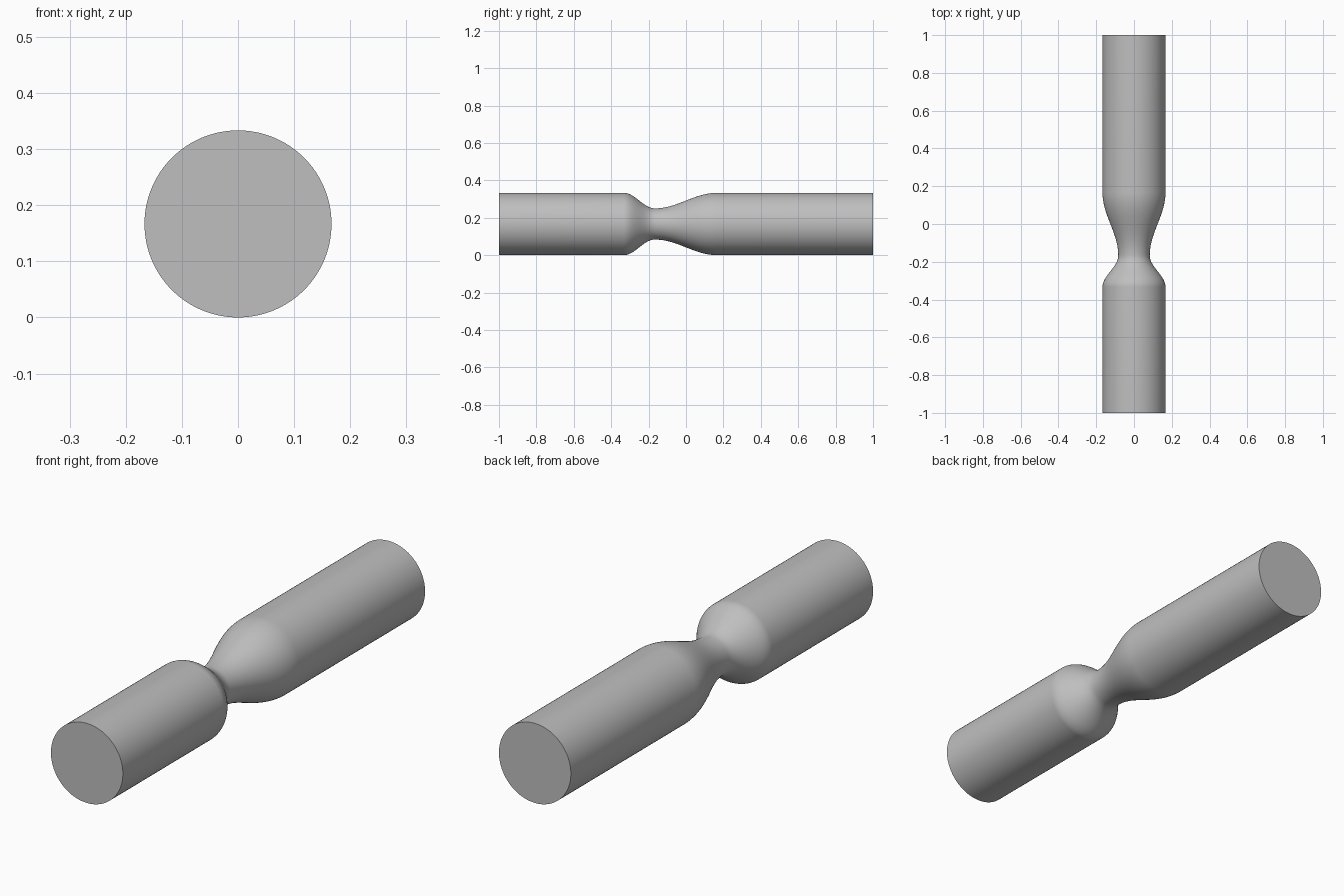
import bpy
import bmesh
import math

cube = bpy.data.objects.get("Cube")
if cube:
    bpy.data.objects.remove(cube, do_unlink=True)

RADIUS = 1 / 6
THROAT = RADIUS / 2
INLET, NECK, OUTLET = -1 / 3, -1 / 6, 1 / 6
SIDES = 128

grey = bpy.data.materials.new("plain grey")
grey.use_nodes = True
colour = (0.52, 0.52, 0.52, 1)
grey.diffuse_color = colour
grey.node_tree.nodes["Principled BSDF"].inputs["Base Color"].default_value = colour


def radius_at(y):
    """Straight pipe with a cosine squeeze, short before the neck and long after."""
    if y <= INLET or y >= OUTLET:
        return RADIUS
    length = NECK - INLET if y < NECK else OUTLET - NECK
    t = abs(y - NECK) / length
    return THROAT + (RADIUS - THROAT) * (1 - math.cos(math.pi * t)) / 2


# Stations along the pipe, dense through the squeeze
converging = [INLET + (NECK - INLET) * i / 24 for i in range(24)]
diverging = [NECK + (OUTLET - NECK) * i / 36 for i in range(37)]
stations = [-1] + converging + diverging + [1]

# Pipe: rings joined by quads, with flat end caps
bm = bmesh.new()
rings = []
for y in stations:
    r = radius_at(y)
    angles = [math.tau * i / SIDES for i in range(SIDES)]
    rings.append([bm.verts.new((r * math.cos(a), y, RADIUS + r * math.sin(a))) for a in angles])
for a, b in zip(rings, rings[1:]):
    for i in range(SIDES):
        j = (i + 1) % SIDES
        bm.faces.new((a[i], a[j], b[j], b[i]))
bm.faces.new(rings[0])
bm.faces.new(rings[-1])
bmesh.ops.recalc_face_normals(bm, faces=bm.faces)

mesh = bpy.data.meshes.new("nozzle_pipe")
bm.to_mesh(mesh)
bm.free()
mesh.materials.append(grey)
pipe = bpy.data.objects.new("nozzle_pipe", mesh)
bpy.context.collection.objects.link(pipe)

# Smooth wall, crisp end caps
bpy.ops.object.select_all(action="DESELECT")
pipe.select_set(True)
bpy.context.view_layer.objects.active = pipe
bpy.ops.object.shade_smooth_by_angle(angle=math.radians(40))
